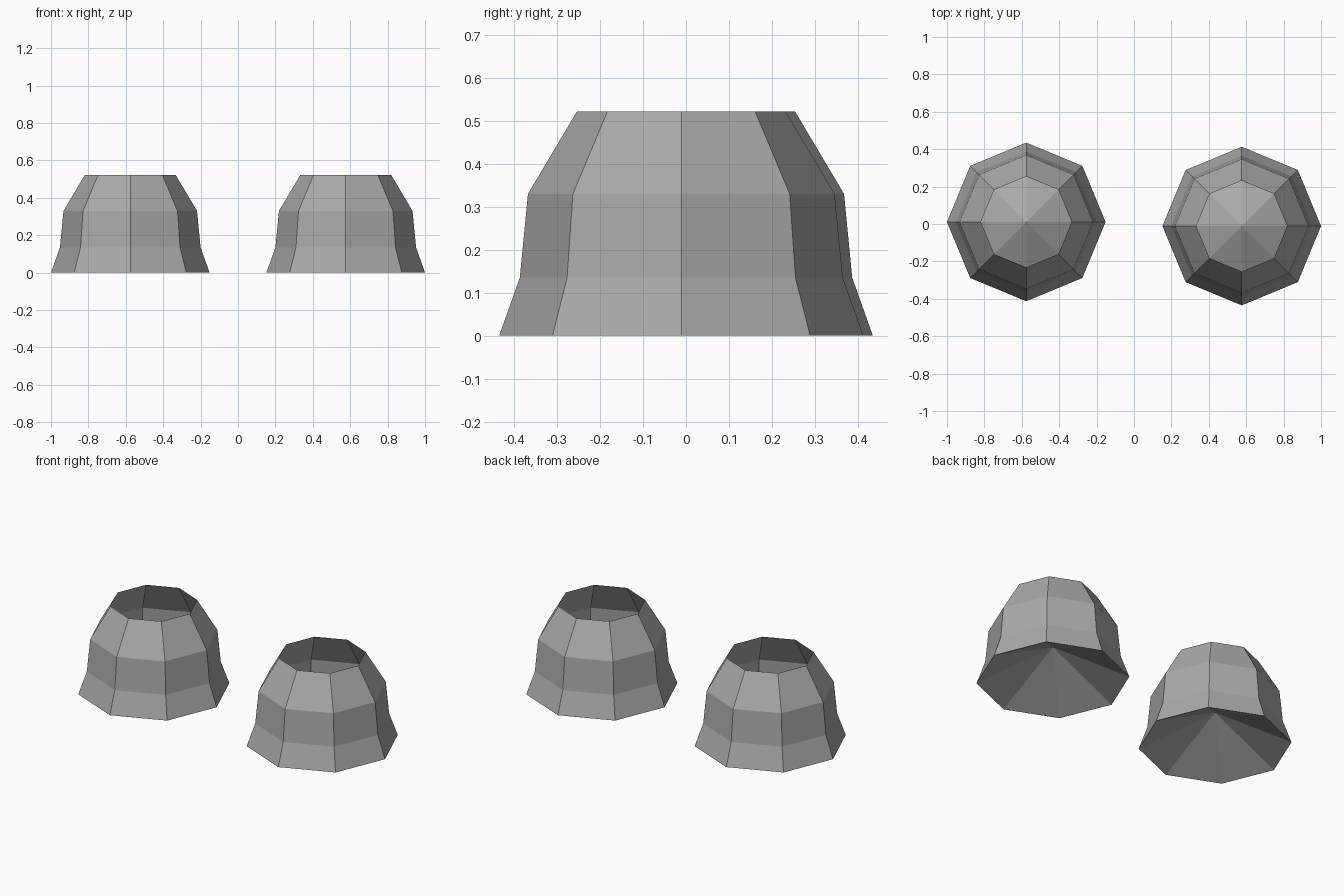
import bpy
import bmesh
from math import cos, sin, tau

cube = bpy.data.objects.get("Cube")
if cube:
    bpy.data.objects.remove(cube, do_unlink=True)

SIDES = 8
# (radius, height) from the flared foot up to the open rim
PROFILE = [(0.424, 0), (0.376, 0.135), (0.357, 0.33), (0.243, 0.522)]
APEX_HEIGHT = 0.21

grey = bpy.data.materials.new("mid_grey")
grey.use_nodes = True
colour = (0.4, 0.4, 0.4, 1)
grey.diffuse_color = colour
grey.node_tree.nodes["Principled BSDF"].inputs["Base Color"].default_value = colour


def make_cup(name, x, y):
    bm = bmesh.new()
    rings = [[bm.verts.new((r * cos(tau * i / SIDES), r * sin(tau * i / SIDES), z))
              for i in range(SIDES)] for r, z in PROFILE]
    apex = bm.verts.new((0, 0, APEX_HEIGHT))
    for i in range(SIDES):
        j = (i + 1) % SIDES
        # Thin outer wall, open at the top
        for low, high in zip(rings, rings[1:]):
            bm.faces.new((low[i], low[j], high[j], high[i]))
        # Hollow base rising to a point inside
        bm.faces.new((rings[0][j], rings[0][i], apex))
    mesh = bpy.data.meshes.new(name)
    bm.to_mesh(mesh)
    bm.free()
    mesh.materials.append(grey)
    cup = bpy.data.objects.new(name, mesh)
    cup.location = (x, y, 0)
    bpy.context.collection.objects.link(cup)


# A pair of matching cups, slightly staggered
for name, side in (("left_cup", 1), ("right_cup", -1)):
    make_cup(name, side * 0.576, side * -0.011)
